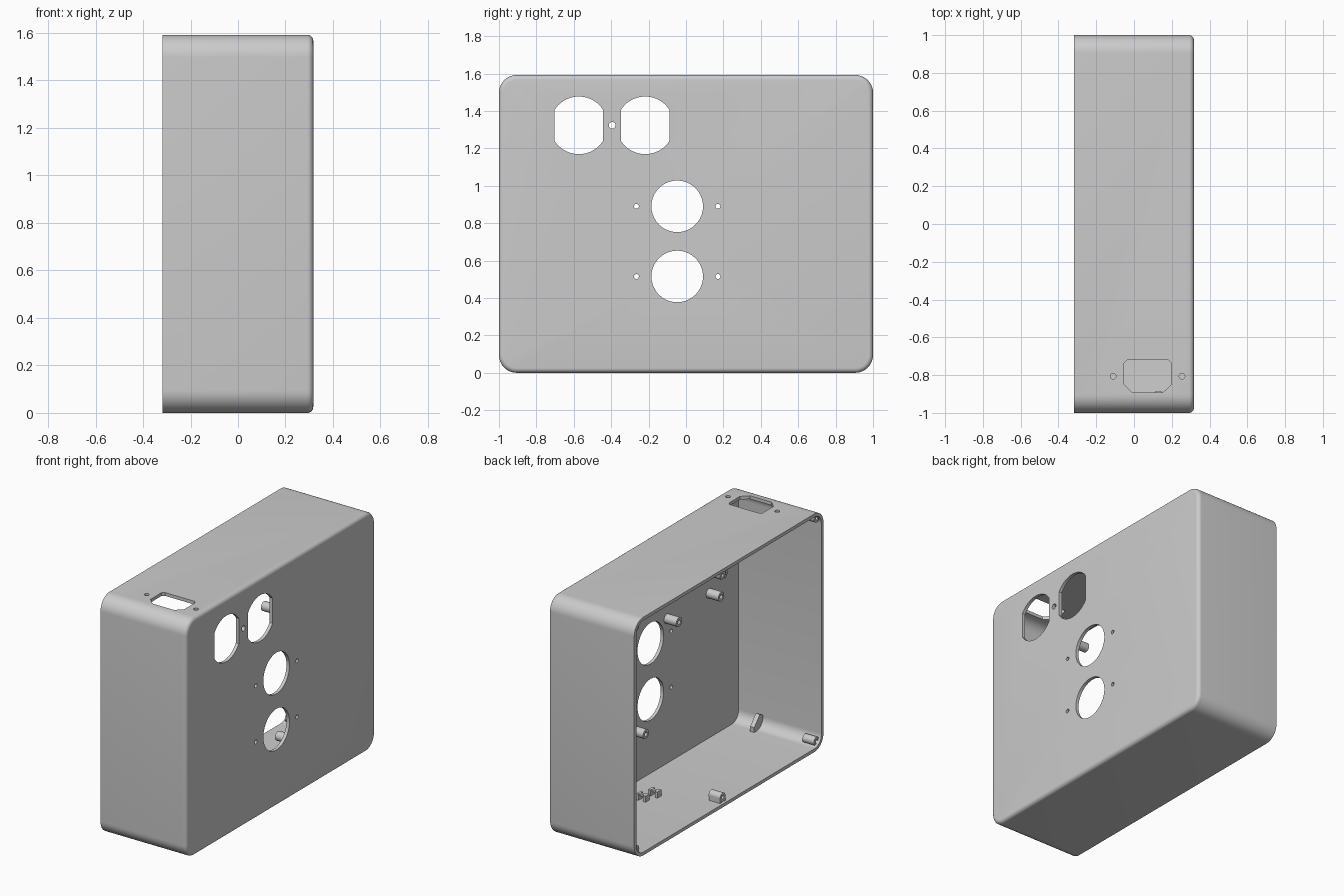
import bpy, bmesh, math
from mathutils import Vector

old = bpy.data.objects.get("Cube")
if old:
    bpy.data.objects.remove(old, do_unlink=True)

HX, HZ = 0.317, 1.592           # half depth, height
WALL = 0.022
FLOOR_X = HX - WALL             # inner side of the panel

grey = bpy.data.materials.new("light grey plastic")
grey.use_nodes = True
GREY = (0.6, 0.6, 0.6, 1)
grey.diffuse_color = GREY
grey.node_tree.nodes["Principled BSDF"].inputs["Base Color"].default_value = GREY


def finish(name, bm):
    bmesh.ops.recalc_face_normals(bm, faces=bm.faces)
    mesh = bpy.data.meshes.new(name)
    bm.to_mesh(mesh)
    bm.free()
    mesh.materials.append(grey)
    obj = bpy.data.objects.new(name, mesh)
    bpy.context.collection.objects.link(obj)
    return obj


def smooth(obj):
    bpy.ops.object.select_all(action="DESELECT")
    obj.select_set(True)
    bpy.context.view_layer.objects.active = obj
    bpy.ops.object.shade_smooth_by_angle(angle=math.radians(35))


def loft(name, rings):
    """Skin matching rings of points and cap both ends."""
    bm = bmesh.new()
    loops = [[bm.verts.new(p) for p in ring] for ring in rings]
    n = len(loops[0])
    for a, b in zip(loops, loops[1:]):
        for i in range(n):
            j = (i + 1) % n
            bm.faces.new((a[i], a[j], b[j], b[i]))
    bm.faces.new(loops[0])
    bm.faces.new(loops[-1])
    return finish(name, bm)


def rounded_ring(inset, x, radius=0.095, steps=10):
    """Rounded rectangle across the box at depth x."""
    r = radius - inset
    pts = []
    for k, (sy, sz) in enumerate([(1, 1), (-1, 1), (-1, -1), (1, -1)]):
        cy, cz = sy * (1 - radius), HZ / 2 + sz * (HZ / 2 - radius)
        for s in range(steps + 1):
            a = (k + s / steps) * math.pi / 2
            pts.append((x, cy + r * math.cos(a), cz + r * math.sin(a)))
    return pts


def circle(r, y, z, x, half_width=1, n=40):
    """Circle across x, with optional flat sides."""
    pts = []
    for i in range(n):
        a = 2 * math.pi * i / n
        dy = max(-half_width, min(half_width, r * math.cos(a)))
        pts.append((x, y + dy, z + r * math.sin(a)))
    return pts


# Box shell: outer skin, rounded panel edge, then the hollow inside
FILLET = 0.025
rings = [rounded_ring(WALL, FLOOR_X), rounded_ring(WALL, -HX), rounded_ring(0, -HX)]
for s in range(7):
    a = s / 6 * math.pi / 2
    rings.append(rounded_ring(FILLET * (1 - math.cos(a)),
                              HX - FILLET + FILLET * math.sin(a)))
shell = loft("box_shell", rings)

# Cutters for the panel holes
cutters = []


def cut_panel(r, y, z, half_width=1):
    if half_width < r:
        # flat-sided hole: arcs above and below only
        lim = math.acos(half_width / r)
        angles = [lim + (math.pi - 2 * lim) * i / 20 for i in range(21)]
        angles += [a + math.pi for a in angles]
        prof = [(y + r * math.cos(a), z + r * math.sin(a)) for a in angles]
        ends = [[(x, py, pz) for py, pz in prof] for x in (HX - 0.1, HX + 0.1)]
    else:
        ends = [circle(r, y, z, x) for x in (HX - 0.1, HX + 0.1)]
    cutters.append(loft("hole_cutter", ends))


for y in (-0.573, -0.218):
    cut_panel(0.154, y, 1.323, 0.129)
cut_panel(0.018, -0.395, 1.323)
for z in (0.89, 0.515):
    cut_panel(0.138, -0.047, z)
    for side in (-1, 1):
        cut_panel(0.013, -0.047 + side * 0.218, z)

# Cutters for the power inlet in the top wall
inlet = [(-0.052, -0.735), (-0.037, -0.72), (0.182, -0.72), (0.197, -0.735),
         (0.197, -0.85), (0.152, -0.893), (-0.007, -0.893), (-0.052, -0.85)]
cutters.append(loft("inlet_cutter", [[(x, y, z) for x, y in inlet]
                                     for z in (HZ - 0.1, HZ + 0.1)]))
for x in (-0.11, 0.254):
    cutters.append(loft("inlet_screw_cutter",
                        [[(x + p[1], -0.806 + p[2], z) for p in circle(0.015, 0, 0, 0)]
                         for z in (HZ - 0.1, HZ + 0.1)]))

bpy.context.view_layer.objects.active = shell
for c in cutters:
    c.hide_render = True
    mod = shell.modifiers.new("cut", "BOOLEAN")
    mod.operation, mod.solver, mod.object = "DIFFERENCE", "EXACT", c
    bpy.ops.object.modifier_apply(modifier=mod.name)
    bpy.data.objects.remove(c, do_unlink=True)
smooth(shell)


def post(name, y, z, base, tip, r=0.031, bore=0.014):
    """Hollow screw post along x, open at the tip."""
    smooth(loft(name, [circle(r, y, z, base, n=24), circle(r, y, z, tip, n=24),
                       circle(bore, y, z, tip, n=24),
                       circle(bore, y, z, base - 0.02, n=24)]))


def block(name, centre, size):
    bm = bmesh.new()
    bmesh.ops.create_cube(bm, size=1)
    for v in bm.verts:
        v.co = Vector(centre) + Vector([c * s for c, s in zip(v.co, size)])
    return finish(name, bm)


# Mounting posts on the inside of the panel
for y, z in [(-0.22, 0.99), (-0.665, 0.99), (0.13, 0.375), (0.575, 0.375),
             (-0.70, 1.13), (-0.02, 1.30)]:
    post("panel_post", y, z, FLOOR_X + 0.005, FLOOR_X - 0.09)

# Lid screw posts along the open rim, joined to the wall
for sz in (-1, 1):
    for sy in (-1, 0, 1):
        edge = 0.05 if sy else 0.055
        y = sy * (1 - edge) + (0.04 if not sy else 0)
        z = HZ / 2 + sz * (HZ / 2 - edge)
        post("lid_post", y, z, -0.215, -0.30, r=0.028, bore=0.012)
        if not sy:
            for side in (-1, 1):
                block("lid_post_web", (-0.258, y + side * 0.021, z + sz * 0.018),
                      (0.084, 0.014, 0.036))

# Strap tab across the lower corner
tab = [(-0.985, 0.10), (-0.945, 0.12), (-0.885, 0.055), (-0.885, 0.015),
       (-0.93, 0.015), (-0.985, 0.06)]
loft("corner_tab", [[(x, y, z) for y, z in tab] for x in (0.115, 0.145)])

# Cable clips on the floor
for x, y in [(0.115, 0.29), (0.09, 0.20)]:
    for side in (-1, 1):
        block("clip_leg", (x + side * 0.025, y, 0.04), (0.018, 0.045, 0.045))
    block("clip_bridge", (x, y, 0.055), (0.05, 0.02, 0.014))
